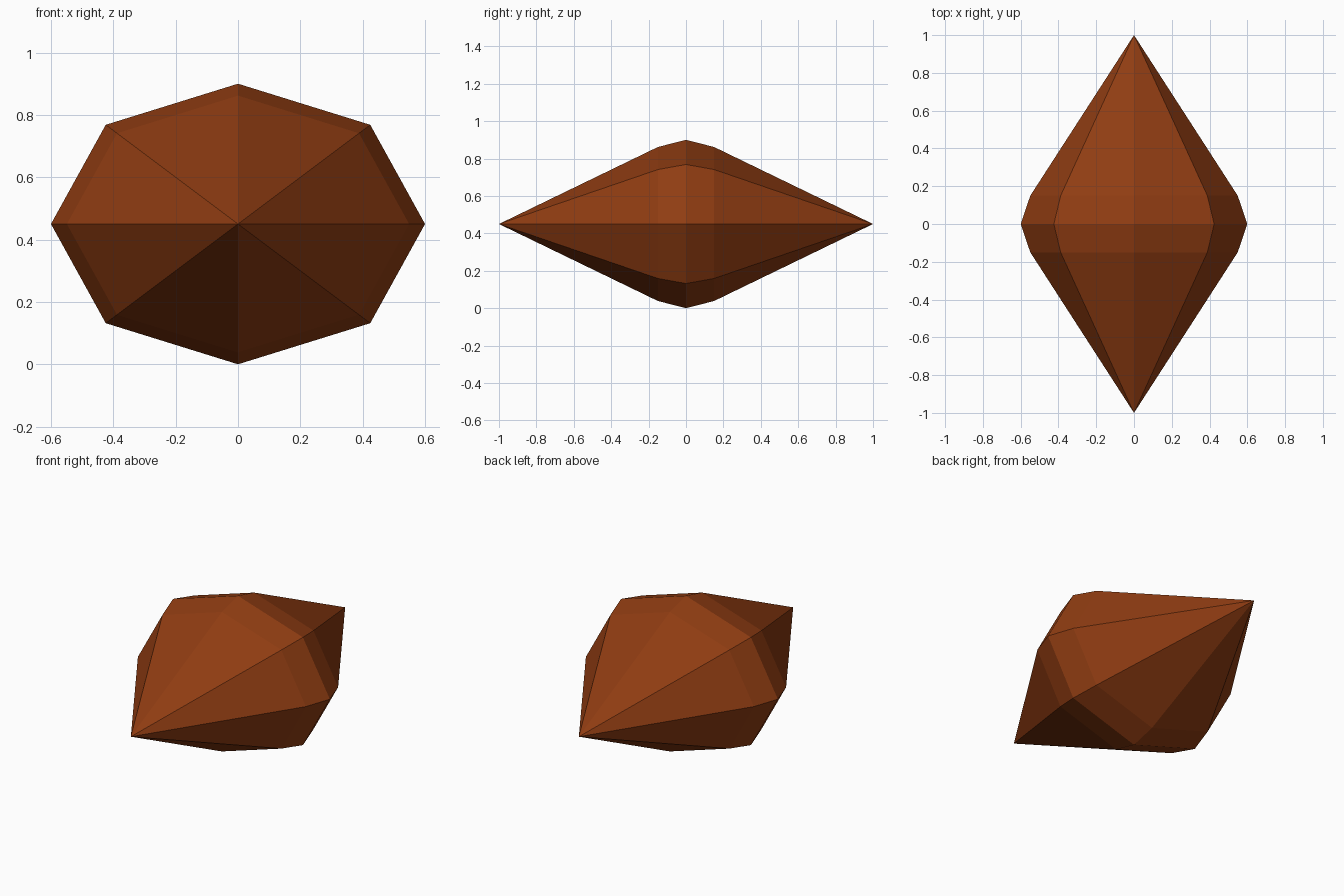
import bpy
import bmesh
from math import cos, sin, pi

SIDES = 8
HALF_WIDTH, HALF_HEIGHT = 0.6, 0.45

if "Cube" in bpy.data.objects:
    bpy.data.objects.remove(bpy.data.objects["Cube"], do_unlink=True)


def make_material(name, colour):
    mat = bpy.data.materials.new(name)
    mat.use_nodes = True
    mat.diffuse_color = colour
    mat.node_tree.nodes["Principled BSDF"].inputs["Base Color"].default_value = colour
    return mat


def add_ring(bm, y, scale):
    return [bm.verts.new((HALF_WIDTH * scale * cos(2 * pi * i / SIDES), y,
                          HALF_HEIGHT * (1 + scale * sin(2 * pi * i / SIDES))))
            for i in range(SIDES)]


# Faceted spindle: a pointed tip at each end and three rings between
bm = bmesh.new()
rings = [add_ring(bm, y, s) for y, s in ((-0.15, 0.915), (0, 1), (0.15, 0.915))]
front_tip = bm.verts.new((0, -1, HALF_HEIGHT))
back_tip = bm.verts.new((0, 1, HALF_HEIGHT))
for i in range(SIDES):
    j = (i + 1) % SIDES
    bm.faces.new((front_tip, rings[0][i], rings[0][j]))
    bm.faces.new((back_tip, rings[-1][j], rings[-1][i]))
    for a, b in zip(rings, rings[1:]):
        bm.faces.new((a[i], b[i], b[j], a[j]))
bmesh.ops.recalc_face_normals(bm, faces=bm.faces)

mesh = bpy.data.meshes.new("faceted_spindle")
bm.to_mesh(mesh)
bm.free()
mesh.materials.append(make_material("rust brown", (0.28, 0.046, 0.006, 1)))
spindle = bpy.data.objects.new("faceted_spindle", mesh)
bpy.context.collection.objects.link(spindle)
